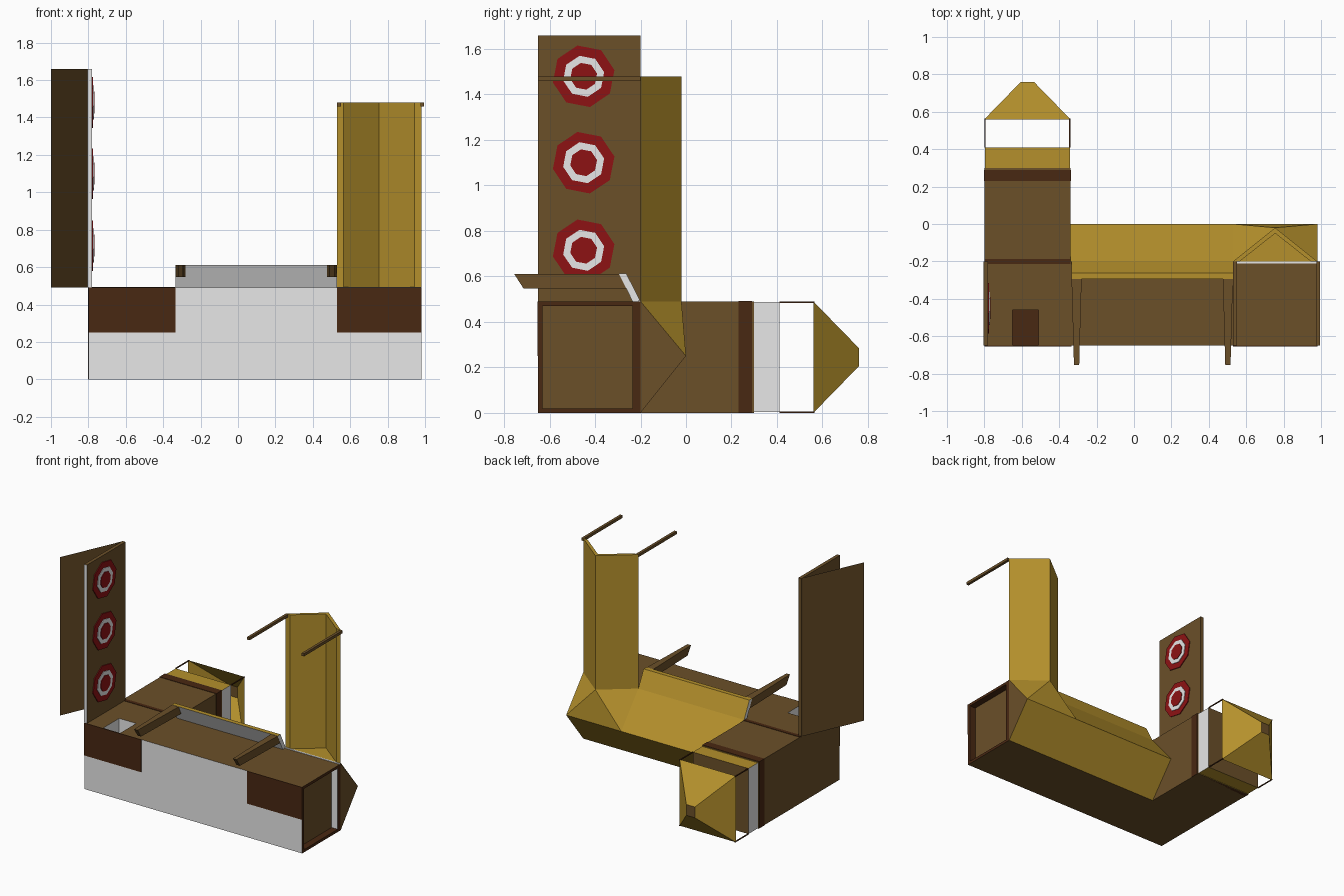
import bpy, bmesh, math
from mathutils import Vector

if "Cube" in bpy.data.objects:
    bpy.data.objects.remove(bpy.data.objects["Cube"])


def material(name, rgb):
    m = bpy.data.materials.new(name)
    m.use_nodes = True
    m.diffuse_color = (*rgb, 1)
    m.node_tree.nodes["Principled BSDF"].inputs["Base Color"].default_value = (*rgb, 1)
    return m


WHITE = material("white", (0.8, 0.8, 0.8))
YELLOW = material("ochre yellow", (0.46, 0.28, 0.025))
BROWN = material("brown", (0.147, 0.079, 0.022))
DARK = material("dark brown", (0.066, 0.021, 0.006))
RED = material("red", (0.267, 0.006, 0.007))


def finish(name, bm, mats, rule=None, fix=True):
    """Turn a bmesh into an object; rule(normal, centre) picks a slot."""
    if fix:
        bmesh.ops.recalc_face_normals(bm, faces=bm.faces)
    bm.normal_update()
    if rule:
        for f in bm.faces:
            f.material_index = rule(f.normal, f.calc_center_median())
    me = bpy.data.meshes.new(name)
    bm.to_mesh(me)
    bm.free()
    for m in mats:
        me.materials.append(m)
    ob = bpy.data.objects.new(name, me)
    bpy.context.collection.objects.link(ob)
    return ob


def loft(name, rings, mats, rule=None, caps=(True, True)):
    """Join matching closed loops of points, with optional end caps."""
    bm = bmesh.new()
    loops = [[bm.verts.new(p) for p in r] for r in rings]
    n = len(loops[0])
    for a, b in zip(loops, loops[1:]):
        for i in range(n):
            j = (i + 1) % n
            bm.faces.new((a[i], a[j], b[j], b[i]))
    if caps[0]:
        bm.faces.new(loops[0][::-1])
    if caps[1]:
        bm.faces.new(loops[-1])
    return finish(name, bm, mats, rule)


def rect_y(x0, x1, z0, z1, y):
    return [(x0, y, z0), (x1, y, z0), (x1, y, z1), (x0, y, z1)]


def box(name, x, y, z, mats, rule=None):
    return loft(name, [rect_y(*x, *z, y[0]), rect_y(*x, *z, y[1])], mats, rule)


def extrude_x(name, pts, x0, x1, mats, rule=None):
    return loft(name, [[(x, *p) for p in pts] for x in (x0, x1)], mats, rule)


L, R, F, B, H = -0.8, 0.98, -0.65, -0.2, 0.49   # body limits
WX = -0.34                                      # inner side of the rear wing

# Main body: open at the +x end for the recess and on top for the hatch
bm = bmesh.new()


def quad(*pts, slot=0):
    f = bm.faces.new([bm.verts.new(p) for p in pts])
    f.material_index = slot


def top(x0, x1, y0, y1, z=H, slot=0):
    quad((x0, y0, z), (x1, y0, z), (x1, y1, z), (x0, y1, z), slot=slot)


hx0, hx1, hy0, hy1, hz = -0.65, -0.51, F + 0.003, -0.46, 0.25
top(L, hx0, F, B)
top(hx1, R, F, B)
top(hx0, hx1, hy1, B)
top(hx0, hx1, F, hy0)
top(hx0, hx1, hy0, hy1, hz, 2)
quad((L, F, 0), (R, F, 0), (R, F, H), (L, F, H), slot=1)
quad((L, B, 0), (L, F, 0), (L, F, H), (L, B, H))
quad((R, B, 0), (L, B, 0), (L, B, H), (R, B, H))
quad((L, B, 0), (R, B, 0), (R, F, 0), (L, F, 0))
# hatch walls
quad((hx0, hy0, hz), (hx0, hy1, hz), (hx0, hy1, H), (hx0, hy0, H), slot=1)
quad((hx1, hy1, hz), (hx1, hy0, hz), (hx1, hy0, H), (hx1, hy1, H), slot=1)
quad((hx0, hy1, hz), (hx1, hy1, hz), (hx1, hy1, H), (hx0, hy1, H), slot=1)
quad((hx1, hy0, hz), (hx0, hy0, hz), (hx0, hy0, H), (hx1, hy0, H), slot=1)
finish("body", bm, [BROWN, WHITE, DARK], fix=False)


# Recessed end: dark rim, white back wall, brown panel
def end_ring(x, d):
    return [(x, F + d, d), (x, B - d - 0.015 * (d > 0), d),
            (x, B - d - 0.015 * (d > 0), H - d), (x, F + d, H - d)]


def end_rule(n, c):
    if abs(n.x) > 0.5:
        return 1 if c.x < R - 0.02 else 0
    return 2 if c.y > B - 0.1 else 0


loft("end_recess", [end_ring(R, 0), end_ring(R, 0.02), end_ring(R - 0.05, 0.02)],
     [DARK, BROWN, WHITE], end_rule, caps=(False, True))

# Dark plates on the front corners
for side, x in (("right", (L, -0.335)), ("left", (0.53, R))):
    box(side + "_corner_plate", x, (F - 0.004, F), (0.25, H), [DARK])

# Sloped back of the body
extrude_x("sloped_back", [(B, 0), (0, 0.25), (B, H)], WX, R, [YELLOW, BROWN],
          lambda n, c: 1 if abs(n.x) > 0.9 else 0)

# Raised ridge with a white front, and its two forward arms
extrude_x("ridge", [(B, H), (-0.262, 0.612), (-0.295, 0.612), (-0.235, H)],
          -0.335, 0.53, [YELLOW, WHITE],
          lambda n, c: 1 if n.y < -0.3 or abs(n.x) > 0.9 else 0)
for side, x in (("right", -0.307), ("left", 0.502)):
    loft(side + "_arm",
         [[(x + s * w, y + dy, z) for s, dy, z in
           ((-1, 0.04, 0.548), (1, 0.04, 0.548), (1, 0, 0.61), (-1, 0, 0.61))]
          for y, w in ((-0.755, 0.014), (-0.295, 0.027))], [BROWN])

# Rear tower: an open V of two walls, blended into the sloped back
plan = [(0.53, B), (0.755, -0.02), (R, B), (0.945, B), (0.755, -0.05), (0.565, B)]
loft("rear_tower", [[(*p, z) for p in plan] for z in (H, 1.48)], [YELLOW])
bm = bmesh.new()
for p in ((0.53, B, H), (R, B, H), (0.755, -0.02, H), (0.53, 0, 0.25), (R, 0, 0.25)):
    bm.verts.new(p)
bmesh.ops.convex_hull(bm, input=bm.verts)
finish("tower_foot", bm, [YELLOW])
for side, x in (("right", 0.53), ("left", 0.975)):
    box(side + "_tower_rod", (x, x + 0.02), (F, B), (1.46, 1.48), [BROWN])
box("tower_sill", (0.53, R), (B - 0.012, B), (H, H + 0.004), [WHITE])

# Target tower: board with white front edge and a thin angled flap
box("target_board", (L - 0.005, -0.78), (F, B), (H, 1.66), [BROWN, WHITE],
    lambda n, c: 1 if n.y < -0.9 else 0)
bm = bmesh.new()
quad((L, B, H), (-1, F, H), (-1, F, 1.66), (L, B, 1.66))
finish("board_flap", bm, [BROWN], fix=False)


# Octagonal targets made of stacked discs
def disc(name, z, r, x0, x1, mat):
    pts = [(-0.45 + r * math.cos(k * math.pi / 4 + 0.2),
            z + r * math.sin(k * math.pi / 4 + 0.2)) for k in range(8)]
    extrude_x(name, pts, x0, x1, [mat])


for i, z in enumerate((0.715, 1.10, 1.48)):
    disc(f"target_{i}_outer", z, 0.138, -0.78, -0.774, RED)
    disc(f"target_{i}_ring", z, 0.092, -0.774, -0.77, WHITE)
    disc(f"target_{i}_centre", z, 0.06, -0.77, -0.766, RED)

# Rear wing with dark bands
box("rear_wing", (L, WX), (B, 0.30), (0, H), [BROWN, YELLOW],
    lambda n, c: 1 if n.y > 0.9 else 0)
e = 0.003
box("wing_band", (L - e, WX + e), (0.23, 0.29), (0, H + e), [DARK])
box("wing_seam", (L, WX), (B - 0.015, B + 0.012), (H, H + e), [DARK])
box("wing_collar", (L + 0.003, WX - 0.003), (0.30, 0.41), (0.003, H - 0.003),
    [WHITE, YELLOW, BROWN],
    lambda n, c: 1 if abs(n.z) > 0.9 else 2 if abs(n.y) > 0.9 else 0)

# Thin corner rods carrying the hollow tapered cap
for x in (L, WX - 0.007):
    for z in (0, H - 0.007):
        box("cap_rod", (x, x + 0.007), (0.41, 0.565), (z, z + 0.007), [DARK])
loft("tapered_cap", [rect_y(L, WX, 0, H, 0.56),
                     rect_y(-0.605, -0.535, 0.205, 0.285, 0.76)],
     [YELLOW, BROWN], lambda n, c: 1 if abs(n.y) > 0.95 else 0, caps=(False, True))
